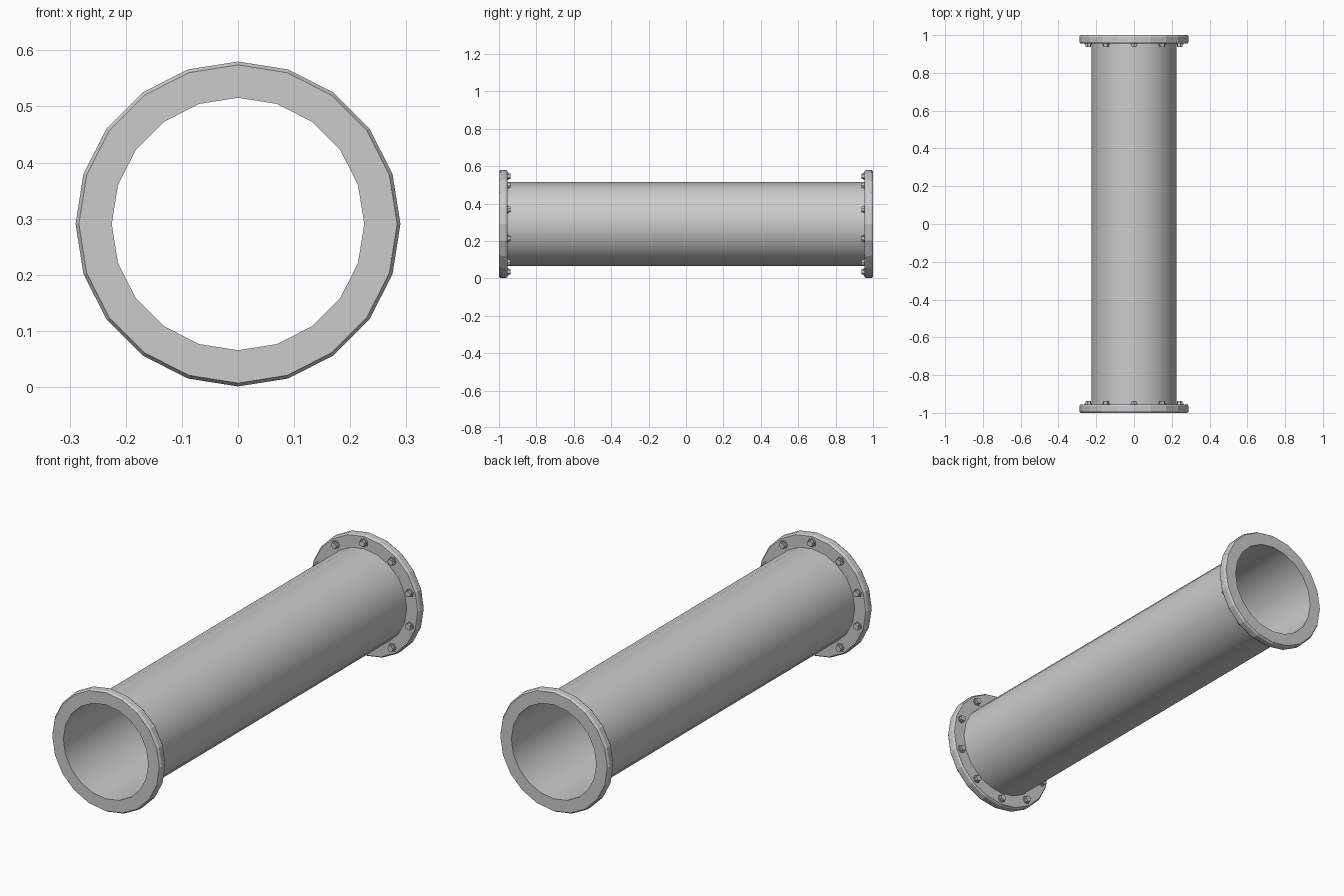
import bpy, bmesh, math
from mathutils import Matrix

if "Cube" in bpy.data.objects:
    bpy.data.objects.remove(bpy.data.objects["Cube"])

CZ = 0.2905      # pipe axis height
SIDES = 20
R_PIPE, R_FLANGE, R_BOLTS = 0.225, 0.2895, 0.255
Y_IN = 0.955     # inner face of the flanges


def revolve(name, profile, angle=30):
    """Revolve (radius, y) points around the pipe axis."""
    bm = bmesh.new()
    rings = []
    for r, y in profile:
        ring = []
        for i in range(SIDES):
            a = 2 * math.pi * i / SIDES
            ring.append(bm.verts.new((r * math.sin(a), y, CZ + r * math.cos(a))))
        rings.append(ring)
    for a, b in zip(rings, rings[1:]):
        for i in range(SIDES):
            j = (i + 1) % SIDES
            bm.faces.new((a[i], a[j], b[j], b[i]))
    return finish(name, bm, angle)


def finish(name, bm, angle):
    bmesh.ops.recalc_face_normals(bm, faces=bm.faces)
    me = bpy.data.meshes.new(name)
    bm.to_mesh(me)
    bm.free()
    ob = bpy.data.objects.new(name, me)
    bpy.context.collection.objects.link(ob)
    bpy.ops.object.select_all(action='DESELECT')
    ob.select_set(True)
    bpy.context.view_layer.objects.active = ob
    bpy.ops.object.shade_smooth_by_angle(angle=math.radians(angle))
    return ob


def bolt_ring(name, side):
    """Ten hexagonal bolts with a collar on the inner flange face."""
    bm = bmesh.new()
    for i in range(10):
        a = 2 * math.pi * i / 10
        for radius, top in ((0.020, 0.006), (0.015, 0.018)):
            depth = top + 0.005
            y = side * (Y_IN - top + depth / 2)
            mat = (Matrix.Translation((0, 0, CZ)) @ Matrix.Rotation(a, 4, 'Y')
                   @ Matrix.Translation((0, y, R_BOLTS))
                   @ Matrix.Rotation(math.pi / 2, 4, 'X'))
            bmesh.ops.create_cone(bm, cap_ends=True, segments=6, radius1=radius,
                                  radius2=radius, depth=depth, matrix=mat)
    return finish(name, bm, 20)


# Open thin-walled pipe
revolve("pipe", [(R_PIPE, -1), (R_PIPE, 1)])

# Chamfered flanges and their bolts at both ends
for label, s in (("front", -1), ("back", 1)):
    c = 0.006
    revolve(label + "_flange", [
        (R_PIPE, s), (R_FLANGE - c, s), (R_FLANGE, s * (1 - 0.009)),
        (R_FLANGE, s * (Y_IN + 0.009)), (R_FLANGE - c, s * Y_IN),
        (R_PIPE, s * Y_IN)], 15)
    bolt_ring(label + "_bolts", s)
